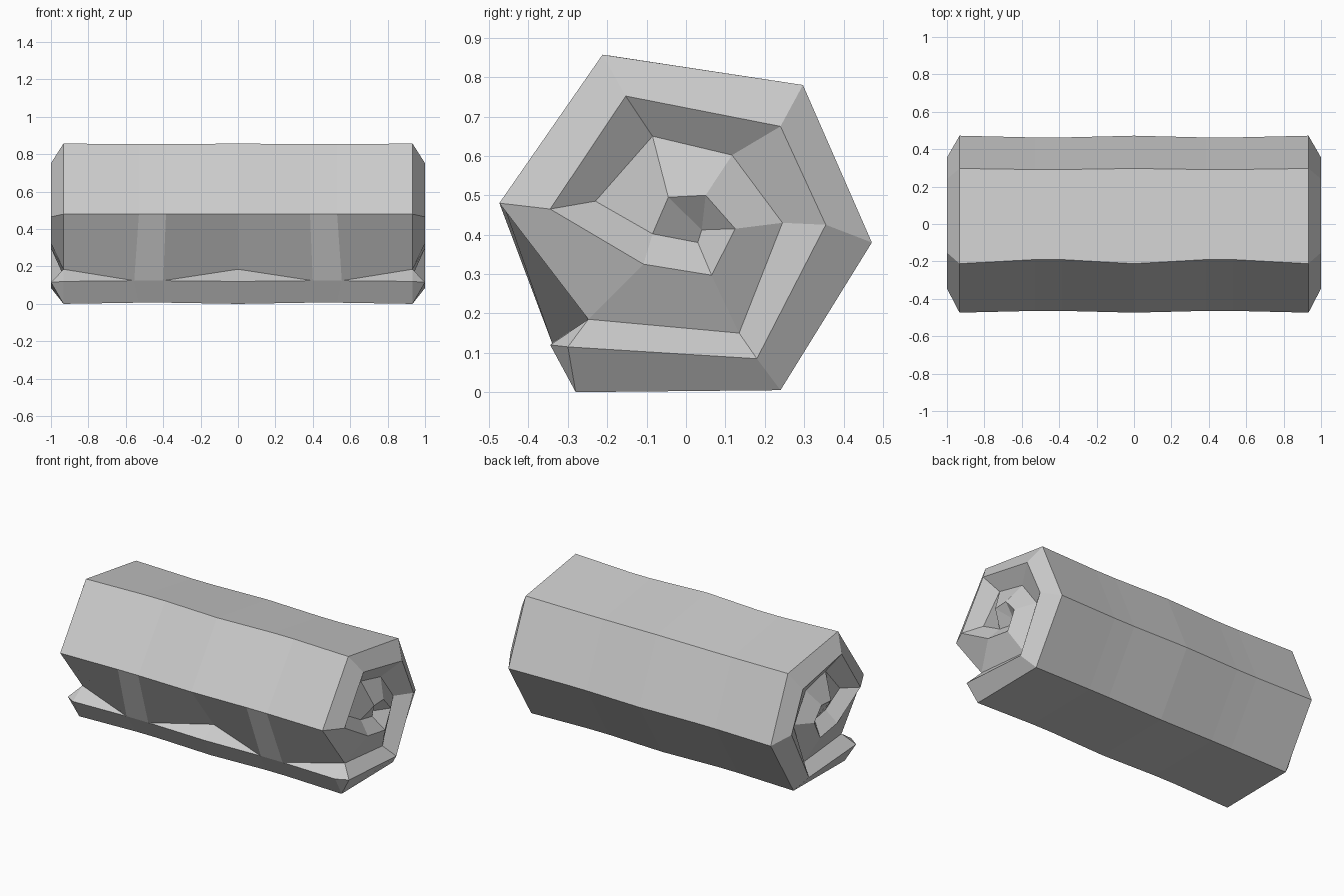
import bpy, bmesh

if "Cube" in bpy.data.objects:
    bpy.data.objects.remove(bpy.data.objects["Cube"])

# Spiral cross-section (y, z): first six points are the outer skin,
# the rest is the valley between the windings
spiral = [(-.28, 0), (.24, .005), (.472, .38), (.297, .78), (-.212, .857), (-.474, .48),
          (-.248, .185), (.135, .15), (.245, .43), (.117, .602), (-.085, .65),
          (-.23, .485), (-.085, .402), (.03, .38), (.04, .412)]
# Raised rim of the rolled layer on each end
rim = [(-.30, .115), (.18, .085), (.355, .425), (.24, .675), (-.153, .752), (-.345, .465),
       (-.108, .325), (.065, .297), (.125, .415), (.05, .50), (-.045, .495)]
tip = (-.345, .12)
BODY, END = .933, 1.0

bm = bmesh.new()


def vert(x, p):
    return bm.verts.new((x, p[0], p[1]))


def section(x, x_fold, pinched):
    """Ring: flap tip, six outer corners, fold behind the flap."""
    pts = [tip] + spiral[:7]
    if pinched:
        pts = [(y * .98, .43 + (z - .43) * .985) for y, z in pts]
        pts[5] = (-.19, .854)
        pts[0] = pts[7] = (-.34, .124)
    return [vert(x_fold if i in (0, 7) else x, p) for i, p in enumerate(pts)]


# Outer skin, pinched at two strap positions
half = [(.385, .40, True), (.53, .555, True), (BODY, BODY, False)]
stations = [(-a, -b, c) for a, b, c in reversed(half)] + [(0, 0, False)] + half
rings = [section(*s) for s in stations]
for a, b in zip(rings, rings[1:]):
    for i in range(8):
        j = (i + 1) % 8
        bm.faces.new((a[i], a[j], b[j], b[i]))


# Rolled spiral ends
def end(ring, side):
    f = ring[0]
    s = ring[1:] + [vert(side * BODY, p) for p in spiral[7:]]
    r = [vert(side * END, p) for p in rim]
    faces = [(f, s[0], r[0]), (f, r[0], s[6])]
    faces += [(s[i], s[i + 1], r[i + 1], r[i]) for i in range(10)]
    faces += [(r[i], r[i + 1], s[i + 7], s[i + 6]) for i in range(8)]
    faces += [(r[8], r[9], s[14]), (r[9], r[10], s[14]),
              (r[10], s[12], s[13], s[14]), (s[10], s[11], s[12], r[10])]
    for face in faces:
        bm.faces.new(face)


end(rings[0], -1)
end(rings[-1], 1)

bmesh.ops.remove_doubles(bm, verts=bm.verts, dist=.0005)
bmesh.ops.recalc_face_normals(bm, faces=bm.faces)
mesh = bpy.data.meshes.new("bedroll")
bm.to_mesh(mesh)
bm.free()
bpy.context.collection.objects.link(bpy.data.objects.new("bedroll", mesh))
